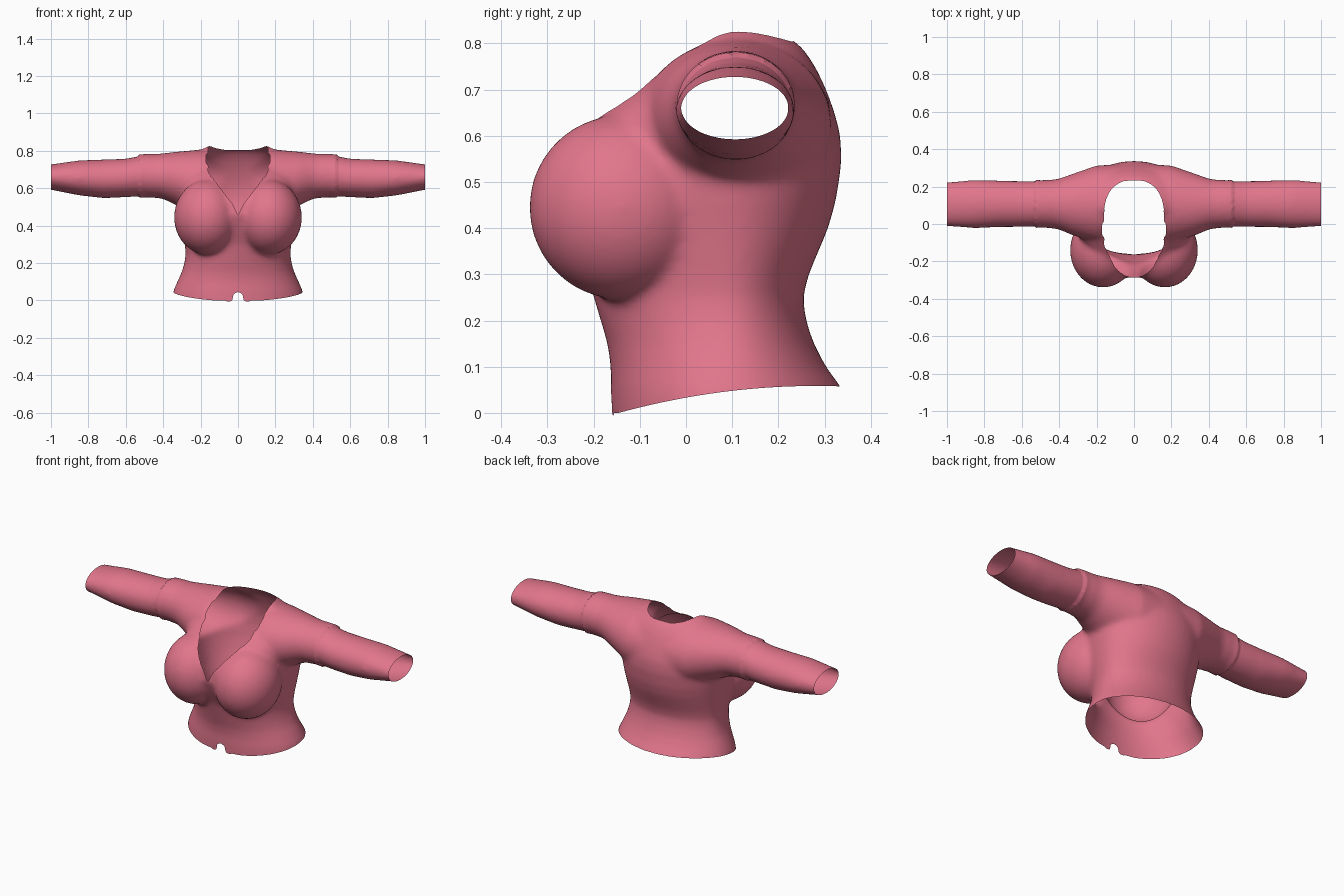
import bpy, bmesh, math
from mathutils import Vector

if "Cube" in bpy.data.objects:
    bpy.data.objects.remove(bpy.data.objects["Cube"])

pink = bpy.data.materials.new("rose pink cloth")
pink.use_nodes = True
COLOUR = (0.76, 0.18, 0.26, 1)
pink.diffuse_color = COLOUR
pink.node_tree.nodes["Principled BSDF"].inputs["Base Color"].default_value = COLOUR

SIDES = 64
VOXEL = 0.011


def lerp_table(table, t):
    """Straight-line lookup in a list of (position, value)."""
    for (a, u), (b, v) in zip(table, table[1:]):
        if t <= b:
            return u + (v - u) * max(0, (t - a) / (b - a))
    return table[-1][1]


def loft(bm, rings):
    """Closed tube through rings of points."""
    loops = [[bm.verts.new(p) for p in ring] for ring in rings]
    for low, high in zip(loops, loops[1:]):
        for i in range(SIDES):
            j = (i + 1) % SIDES
            bm.faces.new((low[i], low[j], high[j], high[i]))
    bm.faces.new(loops[0])
    bm.faces.new(loops[-1])


angles = [math.tau * i / SIDES for i in range(SIDES)]
bm = bmesh.new()

# Torso: height, half width, front y, back y
torso = [
    (-0.04, 0.365, -0.16, 0.38), (0.05, 0.347, -0.163, 0.34), (0.1, 0.325, -0.163, 0.303),
    (0.15, 0.302, -0.17, 0.277), (0.2, 0.287, -0.185, 0.26), (0.25, 0.28, -0.2, 0.253),
    (0.3, 0.285, -0.215, 0.266), (0.4, 0.3, -0.265, 0.308), (0.46, 0.31, -0.29, 0.325),
    (0.54, 0.32, -0.28, 0.337), (0.6, 0.33, -0.245, 0.335), (0.65, 0.335, -0.195, 0.322),
    (0.7, 0.33, -0.125, 0.304), (0.75, 0.3, -0.065, 0.28), (0.79, 0.23, 0.0, 0.253),
    (0.82, 0.17, 0.04, 0.215), (0.84, 0.13, 0.06, 0.18),
]
MID = 0.09
loft(bm, [[(w * math.cos(a), MID + math.sin(a) * (back - MID if math.sin(a) > 0 else MID - front), z)
           for a in angles] for z, w, front, back in torso])

# Sleeves: x, low y, high y, low z, high z
sleeve = [
    (0.08, -0.1, 0.32, 0.42, 0.81), (0.2, -0.1, 0.313, 0.45, 0.807), (0.33, -0.06, 0.268, 0.51, 0.795),
    (0.4, -0.03, 0.243, 0.543, 0.787), (0.5, -0.012, 0.228, 0.558, 0.778), (0.6, -0.016, 0.23, 0.552, 0.758),
    (0.72, -0.017, 0.232, 0.547, 0.754), (0.85, -0.023, 0.236, 0.562, 0.749),
    (1.0, -0.012, 0.224, 0.592, 0.728), (1.06, -0.01, 0.22, 0.6, 0.722),
]
for side in (1, -1):
    loft(bm, [[(side * x, (y0 + y1) / 2 + (y1 - y0) / 2 * math.cos(a),
                (z0 + z1) / 2 + (z1 - z0) / 2 * math.sin(a)) for a in angles]
              for x, y0, y1, z0, z1 in sleeve])

    # Bust
    ball = bmesh.ops.create_uvsphere(bm, u_segments=48, v_segments=24, radius=1)["verts"]
    for v in ball:
        v.co = Vector((side * 0.165 + 0.177 * v.co.x, -0.14 + 0.2 * v.co.y, 0.445 + 0.2 * v.co.z))

bmesh.ops.recalc_face_normals(bm, faces=bm.faces)
mesh = bpy.data.meshes.new("blouse")
bm.to_mesh(mesh)
bm.free()
blouse = bpy.data.objects.new("blouse", mesh)
bpy.context.collection.objects.link(blouse)

# Merge the volumes into one softened skin
remesh = blouse.modifiers.new("merge", "REMESH")
remesh.mode = "VOXEL"
remesh.voxel_size = VOXEL
soften = blouse.modifiers.new("soften", "SMOOTH")
soften.factor = 0.5
soften.iterations = 18
skin = bpy.data.meshes.new_from_object(blouse.evaluated_get(bpy.context.evaluated_depsgraph_get()))
blouse.modifiers.clear()
blouse.data = skin

bm = bmesh.new()
bm.from_mesh(skin)

# Sleeve seams: a fine step at the end of the upper sleeve
for v in bm.verts:
    x = abs(v.co.x)
    if 0.43 < x < 0.53:
        out = Vector((0, v.co.y - 0.107, v.co.z - 0.665)).normalized()
        v.co += out * 0.009 * (x - 0.43) / 0.1

# Cuff openings
for side in (1, -1):
    bmesh.ops.bisect_plane(bm, geom=bm.verts[:] + bm.edges[:] + bm.faces[:],
                           plane_co=(side, 0, 0), plane_no=(side, 0, 0), clear_outer=True)

# Neck, hem and hem notch openings
vee = [(0.46, 0.0), (0.53, 0.04), (0.6, 0.095), (0.68, 0.155), (0.77, 0.172), (0.85, 0.16)]


def hem(y):
    return max(0, 0.033 + 0.18 * y - 0.32 * y * y)


def is_open(c):
    if c.z < hem(c.y):
        return True
    if c.y < 0 and c.z < 0.1:
        return math.hypot(c.x, c.z - 0.015) < 0.03
    if c.z < 0.46:
        return False
    if c.y < 0:
        return abs(c.x) < lerp_table(vee, c.z)
    return c.z > 0.7 and (abs(c.x) / 0.165) ** 2.6 + (c.y / 0.235) ** 2.6 < 1


bmesh.ops.delete(bm, geom=[f for f in bm.faces if is_open(f.calc_center_median())], context="FACES")

# Tidy the cut edges
for step in range(3):
    moved = {}
    for v in bm.verts:
        if v.is_boundary and abs(v.co.x) < 0.9:
            near = [e.other_vert(v).co for e in v.link_edges if e.is_boundary]
            moved[v] = v.co * 0.5 + sum(near, Vector()) / len(near) * 0.5
    for v, co in moved.items():
        v.co = co
for v in bm.verts:
    if v.is_boundary and v.co.z < 0.1 and math.hypot(v.co.x, v.co.z) > 0.06:
        v.co.z = hem(v.co.y)

for f in bm.faces:
    f.smooth = True
bm.to_mesh(skin)
bm.free()
skin.materials.clear()
skin.materials.append(pink)
